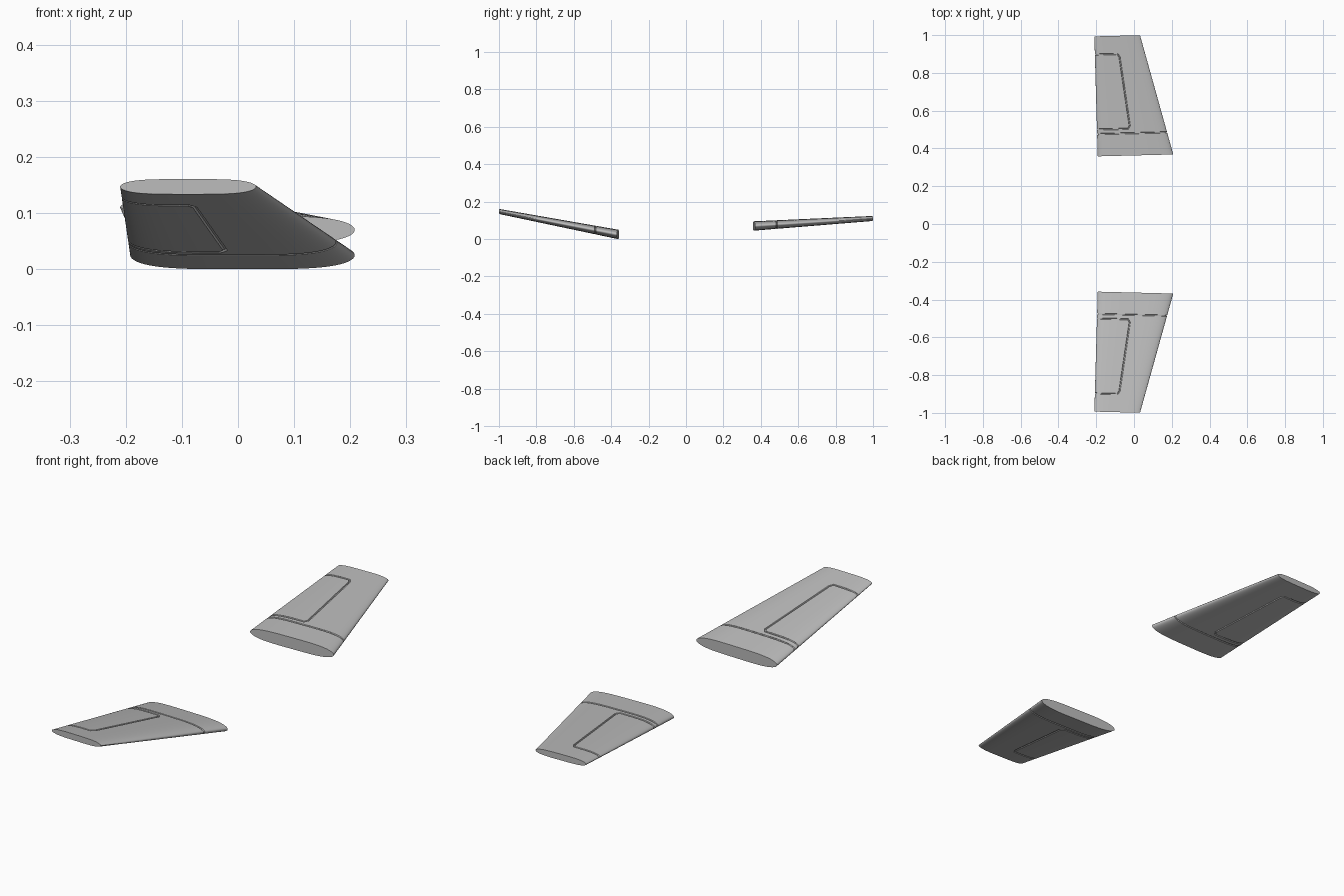
import bpy
import bmesh
from math import sin, cos, pi, sqrt, copysign, radians, acos
from mathutils import Vector

if "Cube" in bpy.data.objects:
    bpy.data.objects.remove(bpy.data.objects["Cube"])

grey = bpy.data.materials.new("light_grey")
grey.use_nodes = True
grey.diffuse_color = (0.5, 0.5, 0.5, 1)
grey.node_tree.nodes["Principled BSDF"].inputs["Base Color"].default_value = (0.5, 0.5, 0.5, 1)

ROOT_Y, TIP_Y = 0.363, 0.9985
SEGMENTS, RINGS = 64, 8


def lerp(a, b, t):
    return a + (b - a) * t


def skin_point(span, angle, side, z_root, z_tip):
    """Point on the wing skin: span 0 root to 1 tip, angle round the section."""
    c = cos(angle)
    chord = copysign(sqrt(abs(c)), c)          # blunt, flat-topped section
    rear, lead = lerp(-0.192, -0.21, span), lerp(0.208, 0.032, span)
    x = (rear + lead) / 2 + chord * (lead - rear) / 2
    y = lerp(ROOT_Y, TIP_Y, span) + 0.025 * x
    z = lerp(z_root, z_tip, span) + sin(angle) * lerp(0.025, 0.0135, span)
    return Vector((x, side * y, z))


def span_at(y):
    return (y - ROOT_Y) / (TIP_Y - ROOT_Y)


def link(name, data):
    obj = bpy.data.objects.new(name, data)
    bpy.context.collection.objects.link(obj)
    return obj


def evaluated_mesh(obj):
    graph = bpy.context.evaluated_depsgraph_get()
    return bpy.data.meshes.new_from_object(obj.evaluated_get(graph))


def groove_cutter(name, points, radius):
    """Closed round tube that follows the given path."""
    curve = bpy.data.curves.new(name, "CURVE")
    curve.dimensions = "3D"
    curve.bevel_depth = radius
    curve.bevel_resolution = 1
    spline = curve.splines.new("POLY")
    spline.points.add(len(points) - 1)
    for target, p in zip(spline.points, points):
        target.co = (*p, 1)
    spline.use_cyclic_u = True
    tube = link(name + "_path", curve)
    mesh = evaluated_mesh(tube)
    bpy.data.objects.remove(tube)
    bm = bmesh.new()
    bm.from_mesh(mesh)
    bmesh.ops.recalc_face_normals(bm, faces=bm.faces)
    bm.to_mesh(mesh)
    bm.free()
    cutter = link(name, mesh)
    cutter.hide_render = True
    return cutter


def build_wing(name, side, z_root, z_tip):
    def skin(span, angle):
        return skin_point(span, angle, side, z_root, z_tip)

    # Lofted panel with flat end caps
    bm = bmesh.new()
    rings = [[bm.verts.new(skin(r / RINGS, 2 * pi * (i + 0.5) / SEGMENTS))
              for i in range(SEGMENTS)] for r in range(RINGS + 1)]
    for a, b in zip(rings, rings[1:]):
        for i in range(SEGMENTS):
            j = (i + 1) % SEGMENTS
            bm.faces.new((a[i], a[j], b[j], b[i]))
    bm.faces.new(rings[0])
    bm.faces.new(rings[-1])
    bmesh.ops.recalc_face_normals(bm, faces=bm.faces)
    mesh = bpy.data.meshes.new(name)
    bm.to_mesh(mesh)
    bm.free()
    wing = link(name, mesh)

    # Seam between the root section and the outer panel
    seam = [skin(span_at(0.481), 2 * pi * (i + 0.5) / SEGMENTS) for i in range(SEGMENTS)]

    # Control surface outline, wrapped round the trailing edge
    first = acos(-0.01)
    sweep = [lerp(first, 2 * pi - first, i / 32) for i in range(33)]
    hinge = acos(-0.0013)
    inner, outer = span_at(0.505), span_at(0.902)
    spans = [lerp(inner + 0.025, outer - 0.025, i / 6) for i in range(7)]
    outline = [skin(inner, a) for a in sweep]
    outline += [skin(s, 2 * pi - hinge) for s in spans]
    outline += [skin(outer, a) for a in reversed(sweep)]
    outline += [skin(s, hinge) for s in reversed(spans)]

    cutters = [groove_cutter(name + "_seam_cutter", seam, 0.004),
               groove_cutter(name + "_flap_cutter", outline, 0.004)]
    for cutter in cutters:
        mod = wing.modifiers.new("groove", "BOOLEAN")
        mod.operation = "DIFFERENCE"
        mod.solver = "EXACT"
        mod.object = cutter
    bpy.context.view_layer.update()
    result = evaluated_mesh(wing)
    wing.modifiers.clear()
    wing.data = result
    for cutter in cutters:
        bpy.data.objects.remove(cutter)

    result.materials.clear()
    result.materials.append(grey)
    bpy.ops.object.select_all(action="DESELECT")
    wing.select_set(True)
    bpy.context.view_layer.objects.active = wing
    bpy.ops.object.shade_smooth_by_angle(angle=radians(30))


# The front wing has the steeper upward slant
build_wing("front_wing", -1, 0.025, 0.147)
build_wing("back_wing", 1, 0.07, 0.11)
